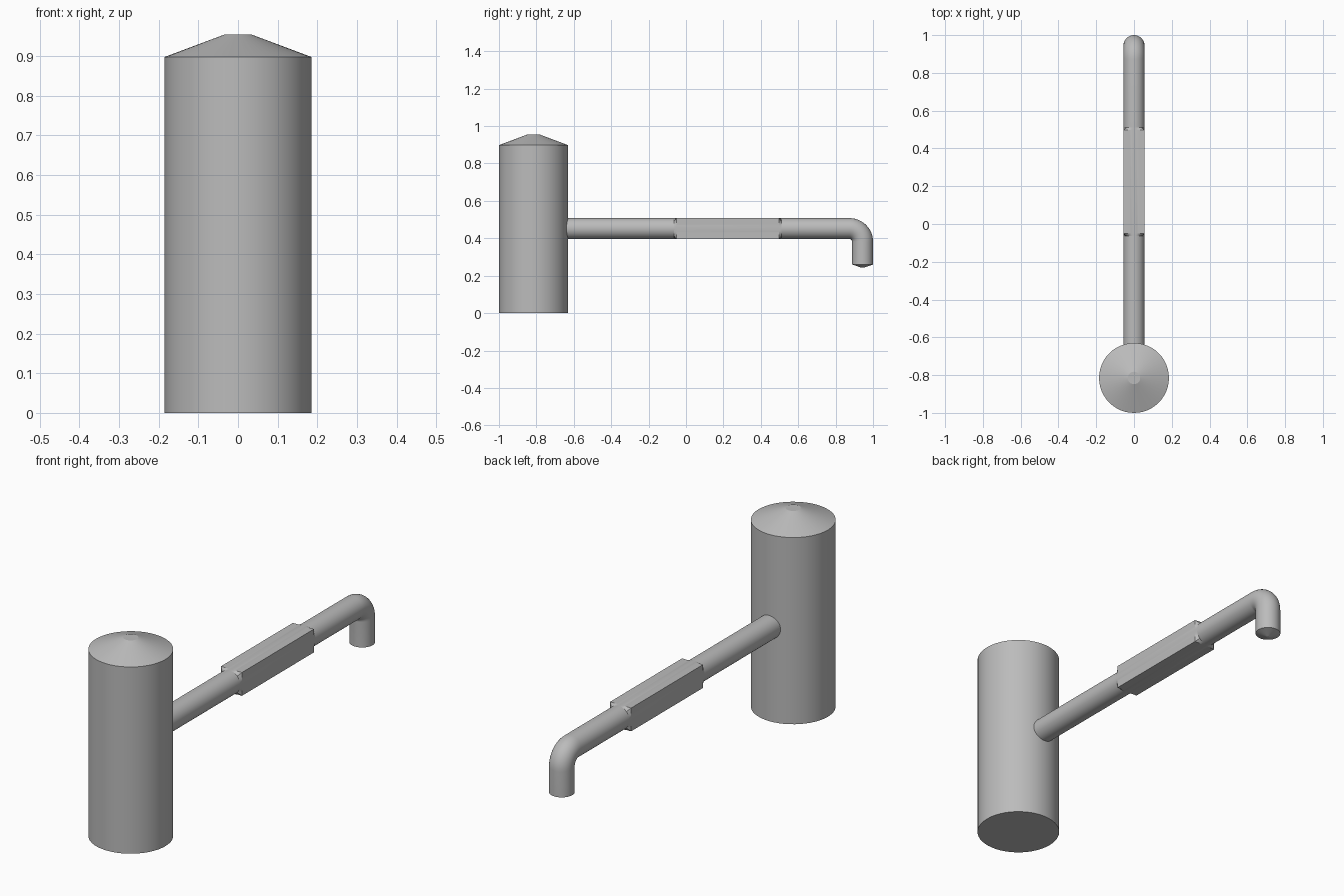
import bpy, bmesh, math
from mathutils import Vector

cube = bpy.data.objects.get("Cube")
if cube:
    bpy.data.objects.remove(cube)

SIDES = 48
PIPE_R = 0.056
PIPE_Z = 0.452
BEND_R = 0.07
END_Y = 1 - PIPE_R

metal = bpy.data.materials.new("grey metal")
metal.use_nodes = True
GREY = (0.5, 0.5, 0.5, 1)
metal.diffuse_color = GREY
metal.node_tree.nodes["Principled BSDF"].inputs["Base Color"].default_value = GREY


def loft(name, rings):
    """Skin rings of (centre, axis angle in the YZ plane, radius, squareness)."""
    bm = bmesh.new()
    loops = []
    for centre, tilt, radius, square in rings:
        up = Vector((0, math.sin(tilt), math.cos(tilt)))
        side = Vector((1, 0, 0))
        loop = []
        for i in range(SIDES):
            a = math.tau * i / SIDES
            c, s = math.cos(a), math.sin(a)
            reach = 1 / max(abs(c), abs(s)) if square else 1
            loop.append(bm.verts.new(Vector(centre) + radius * reach * (side * c + up * s)))
        loops.append(loop)
    for low, high in zip(loops, loops[1:]):
        for i in range(SIDES):
            j = (i + 1) % SIDES
            bm.faces.new((low[i], low[j], high[j], high[i]))
    bm.faces.new(loops[0])
    bm.faces.new(loops[-1])
    bmesh.ops.recalc_face_normals(bm, faces=bm.faces)
    mesh = bpy.data.meshes.new(name)
    bm.to_mesh(mesh)
    bm.free()
    mesh.materials.append(metal)
    obj = bpy.data.objects.new(name, mesh)
    bpy.context.collection.objects.link(obj)
    bpy.ops.object.select_all(action="DESELECT")
    obj.select_set(True)
    bpy.context.view_layer.objects.active = obj
    bpy.ops.object.shade_smooth_by_angle(angle=math.radians(15))
    return obj


def along(y, square=False):
    return ((0, y, PIPE_Z), 0, PIPE_R, square)


# Upright tank with a shallow conical lid
tank = [(0, 0.185), (0.898, 0.185), (0.955, 0.033)]
loft("tank", [((0, -0.815, z), math.pi / 2, r, False) for z, r in tank])

# Round pipe leaving the tank
loft("inlet_pipe", [along(-0.7), along(-0.06)])

# Square section, flaring out of the round pipe at each end
loft("square_duct", [along(-0.063), along(-0.05, True), along(0.497, True), along(0.51)])

# Outlet pipe: straight run, downward elbow, spout with a shallow pointed end
outlet = [along(0.507)]
for step in range(13):
    a = math.pi / 2 * step / 12
    centre = (0, END_Y - BEND_R + BEND_R * math.sin(a), PIPE_Z - BEND_R + BEND_R * math.cos(a))
    outlet.append((centre, a, PIPE_R, False))
for z, r in [(0.26, PIPE_R), (0.243, 0.006)]:
    outlet.append(((0, END_Y, z), math.pi / 2, r, False))
loft("outlet_pipe", outlet)
